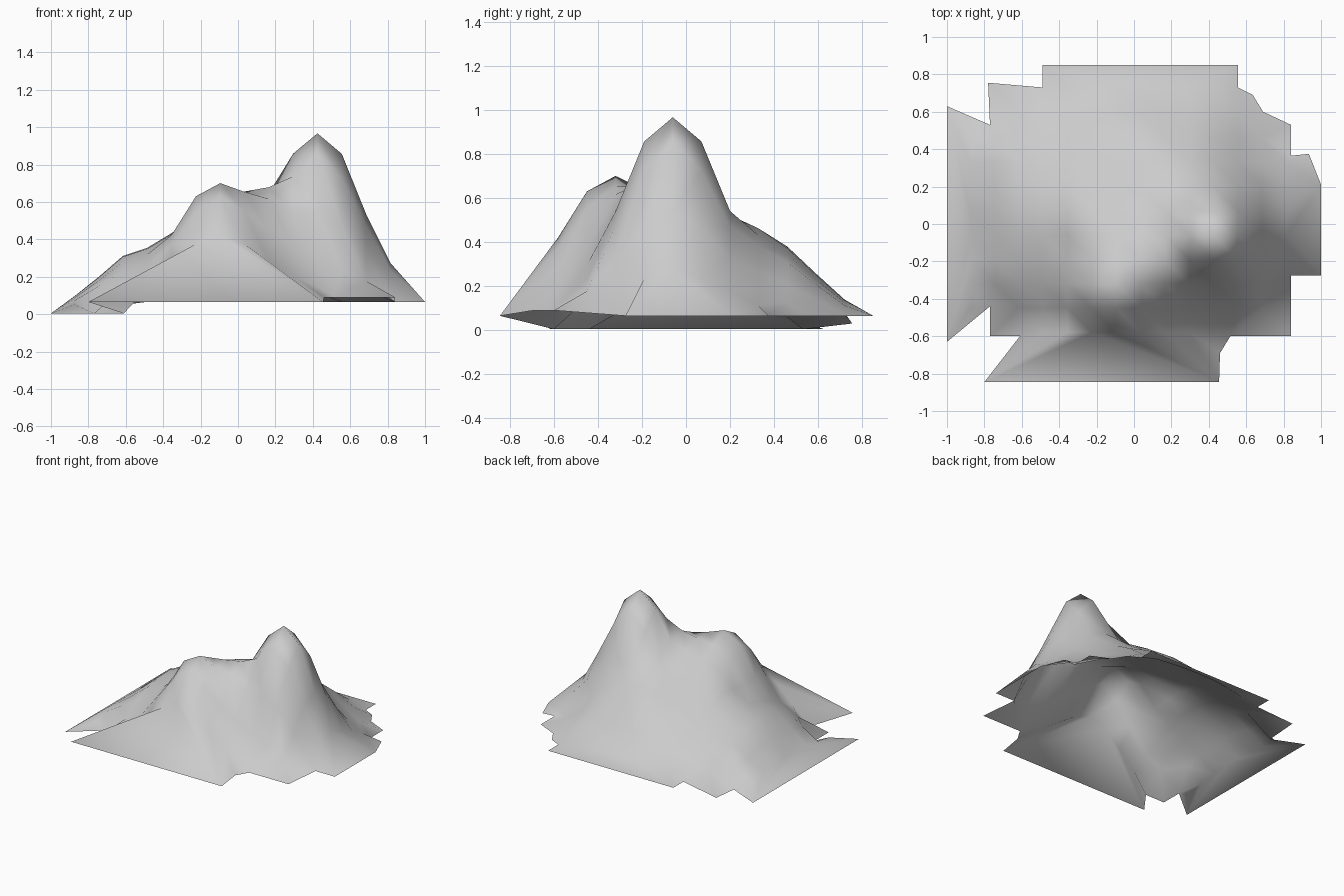
import bpy
from mathutils import Vector, geometry

if "Cube" in bpy.data.objects:
    bpy.data.objects.remove(bpy.data.objects["Cube"])

# Jagged plan outline of the open mountain shell (counter-clockwise)
OUTLINE = [(-1, .63), (-.77, .53), (-.78, .755), (-.49, .73), (-.49, .85), (.555, .85),
           (.555, .73), (.635, .69), (.69, .6), (.84, .53), (.84, .365), (.935, .375),
           (1, .21), (1, -.275), (.84, -.275), (.84, -.6), (.515, -.6), (.46, -.69),
           (.455, -.845), (-.8, -.845), (-.61, -.6), (-.77, -.6), (-.77, -.44), (-1, -.63)][::-1]

# Slope profiles: distance (or coordinate) against height
PEAK = [(0, .965), (.13, .855), (.265, .52), (.415, .22), (.575, .09), (.8, .05)]
RIDGE = [(0, .70), (.13, .63), (.28, .39), (.4, .22), (.53, .07), (.8, .0)]
BACK_X = [(-1, .005), (-.8, .15), (-.62, .31), (-.47, .36), (-.37, .42), (-.23, .54),
          (-.1, .61), (.03, .62), (.2, .6), (.425, .5), (.6, .28), (.69, .2), (.84, .1), (1, .07)]
BACK_Y = [(-.85, .05), (-.6, .15), (-.45, .45), (-.3, .8), (-.1, .98), (.07, 1), (.2, .91),
          (.33, .77), (.45, .63), (.6, .4), (.73, .21), (.85, .11)]
SUMMIT, SHOULDER = Vector((.425, -.06)), Vector((-.095, -.32))


def interp(table, v):
    if v <= table[0][0]:
        return table[0][1]
    for (a, ha), (b, hb) in zip(table, table[1:]):
        if v <= b:
            return ha + (hb - ha) * (v - a) / (b - a)
    return table[-1][1]


def rim_height(x, y):
    if x < -.58 and abs(y) < .66:
        return .004
    if x > .45 and -.7 < y < -.5:
        return .09
    return .065 if x > -.55 or y < -.7 else .03


def height(x, y):
    p = Vector((x, y))
    t = (p - SHOULDER).dot(SUMMIT - SHOULDER) / (SUMMIT - SHOULDER).length_squared
    t = min(1, max(0, t))
    near = SHOULDER.lerp(SUMMIT, t)
    peak = interp(PEAK, (p - SUMMIT).length)
    ridge = interp(RIDGE, (p - near).length) * (1 - .15 * t * (1 - t))
    behind = -.447 * (x - SHOULDER.x) + .894 * (y - SHOULDER.y)
    back = min(interp(BACK_X, x) * interp(BACK_Y, y), max(.05, .68 - .47 * behind))
    blend = sum(h ** 12 for h in (peak, ridge, back)) ** (1 / 12)
    return max(blend, rim_height(x, y))


def clear_of_rim(p):
    for a, b in zip(OUTLINE, OUTLINE[1:] + OUTLINE[:1]):
        q, t = geometry.intersect_point_line(p, a, b)
        q = Vector(a).lerp(Vector(b), min(1, max(0, t)))
        if (p - q).length < .04:
            return False
    return True


# Mountain shell: coarse grid triangulated inside the outline, then raised
grid = [Vector((-.095 + .13 * i, -.06 + .13 * j)) for i in range(-6, 8) for j in range(-4, 7)]
n = len(OUTLINE)
pts = [Vector(p) for p in OUTLINE] + [p for p in grid if clear_of_rim(p)]
edges = [(i, (i + 1) % n) for i in range(n)]
verts, _, faces, originals, *_ = geometry.delaunay_2d_cdt(pts, edges, [], 1, 1e-4)
used = sorted({i for f in faces for i in f})
index = {v: k for k, v in enumerate(used)}
coords = []
for i in used:
    x, y = verts[i]
    on_rim = any(o < n for o in originals[i])
    coords.append((x, y, rim_height(x, y) if on_rim else height(x, y)))
mesh = bpy.data.meshes.new("mountain")
mesh.from_pydata(coords, [], [[index[i] for i in f] for f in faces])
for poly in mesh.polygons:
    poly.use_smooth = True
mesh.update()
mountain = bpy.data.objects.new("mountain", mesh)
bpy.context.collection.objects.link(mountain)
